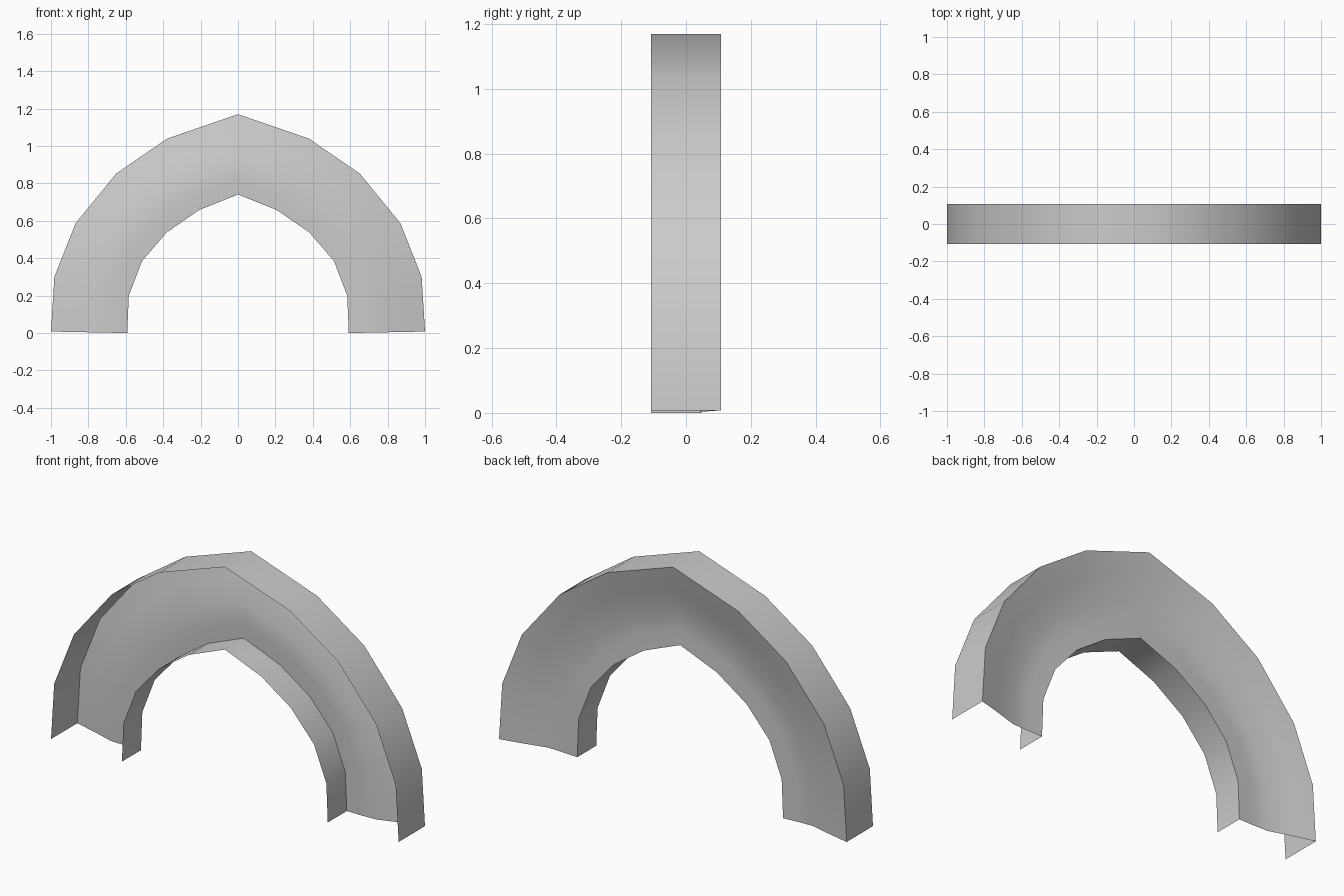
import bpy

cube = bpy.data.objects.get("Cube")
if cube:
    bpy.data.objects.remove(cube, do_unlink=True)

# Plain grey used on every part
grey = bpy.data.materials.new("light_grey")
grey.use_nodes = True
colour = (0.6, 0.6, 0.6, 1.0)
grey.diffuse_color = colour
grey.node_tree.nodes["Principled BSDF"].inputs["Base Color"].default_value = colour


def full_arc(half):
    """Mirror a right half (foot to apex, as x and z) into a whole arch."""
    return [(-x, z) for x, z in half] + [(x, z) for x, z in reversed(half[:-1])]


def sheet(name, columns):
    """Skin a grid of points with quads and shade it smooth."""
    n = len(columns[0])
    verts = [p for col in columns for p in col]
    faces = [(i * n + j, (i + 1) * n + j, (i + 1) * n + j + 1, i * n + j + 1)
             for i in range(len(columns) - 1) for j in range(n - 1)]
    mesh = bpy.data.meshes.new(name)
    mesh.from_pydata(verts, [], faces)
    mesh.materials.append(grey)
    for poly in mesh.polygons:
        poly.use_smooth = True
    obj = bpy.data.objects.new(name, mesh)
    bpy.context.collection.objects.link(obj)
    return obj


outer = full_arc([(1.0, 0.008), (0.982, 0.30), (0.869, 0.586),
                  (0.651, 0.853), (0.378, 1.04), (0, 1.17)])
inner = full_arc([(0.592, 0), (0.584, 0.20), (0.513, 0.385),
                  (0.381, 0.538), (0.209, 0.657), (0, 0.741)])
FRONT, BACK, INNER_BACK = -0.108, 0.108, 0.048

# Outer rim of the arch
sheet("outer_wall", [[(x, FRONT, z), (x, BACK, z)] for x, z in outer])

# Inner rim, facing the opening
sheet("inner_wall", [[(x, INNER_BACK, z), (x, FRONT, z)] for x, z in inner])

# Dished back panel: fraction of the way inward, and y
dish = [(0, BACK), (0.29, 0.079), (0.58, 0.045), (0.8, 0.045), (1, INNER_BACK)]
sheet("back_panel", [[(a + (c - a) * t, y, b + (d - b) * t) for t, y in dish]
                     for (a, b), (c, d) in zip(outer, inner)])
